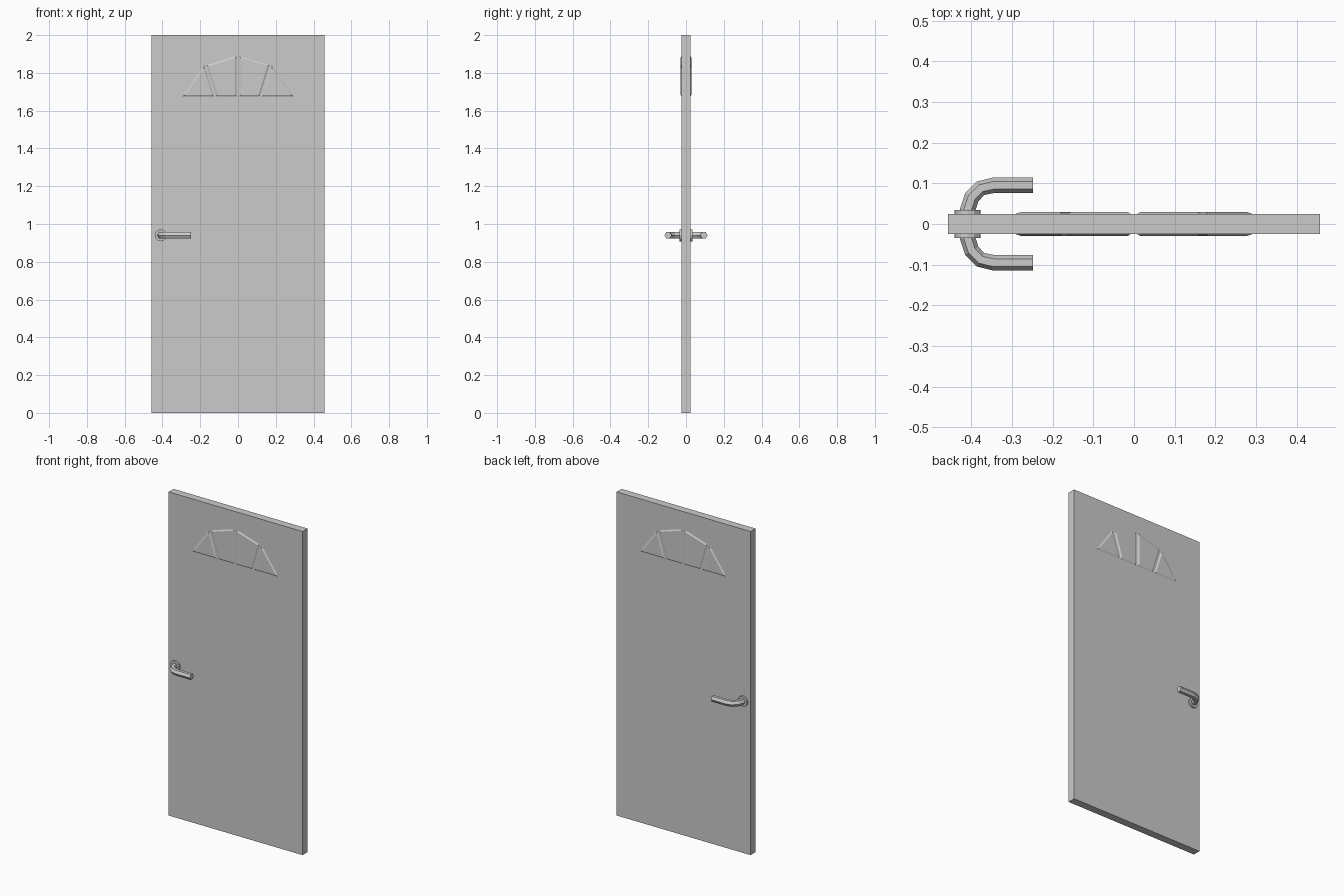
import bpy, bmesh, math
from mathutils import Vector

if "Cube" in bpy.data.objects:
    bpy.data.objects.remove(bpy.data.objects["Cube"])

HX, HZ = -0.409, 0.94      # handle position
HALF = 0.024               # half door thickness


def finish(name, bm, mirror=None):
    bmesh.ops.recalc_face_normals(bm, faces=bm.faces)
    me = bpy.data.meshes.new(name)
    bm.to_mesh(me)
    bm.free()
    ob = bpy.data.objects.new(name, me)
    bpy.context.collection.objects.link(ob)
    if mirror:
        mod = ob.modifiers.new("mirror", 'MIRROR')
        mod.use_axis = mirror
        mod.use_mirror_merge = False
    return ob


def ring(bm, centre, u, v, ru, rv, n):
    return [bm.verts.new(centre + u * ru * math.cos(2 * math.pi * i / n)
                         + v * rv * math.sin(2 * math.pi * i / n)) for i in range(n)]


def loft(bm, rings):
    n = len(rings[0])
    for a, b in zip(rings, rings[1:]):
        for i in range(n):
            j = (i + 1) % n
            bm.faces.new((a[i], a[j], b[j], b[i]))
    bm.faces.new(rings[0][::-1])
    bm.faces.new(rings[-1])


# Door slab
bm = bmesh.new()
bmesh.ops.create_cube(bm, size=1)
for v in bm.verts:
    v.co = (v.co.x * 0.916, v.co.y * 2 * HALF, v.co.z * 2 + 1)
finish("door_slab", bm)

# Fanlight panels: bevelled raised shapes, mirrored to both halves and both sides
panels = {
    "fan_outer_panel": [(-0.294, 1.676), (-0.128, 1.676), (-0.178, 1.84)],
    "fan_inner_panel": [(-0.115, 1.676), (-0.007, 1.676), (-0.007, 1.89), (-0.166, 1.841)],
}
for name, pts in panels.items():
    bm = bmesh.new()
    face = bm.faces.new([bm.verts.new((x, -HALF, z)) for x, z in pts])
    face.normal_update()
    bmesh.ops.inset_individual(bm, faces=[face], thickness=0.008, depth=0.005,
                               use_even_offset=True)
    finish(name, bm, (True, True, False))

# Round handle rose, front and back
X, Y, Z = Vector((1, 0, 0)), Vector((0, 1, 0)), Vector((0, 0, 1))
bm = bmesh.new()
loft(bm, [ring(bm, Vector((HX, y, HZ)), X, Z, r, r, 12)
          for y, r in ((-0.022, 0.032), (-0.035, 0.032))])
finish("handle_rose", bm, (False, True, False))

# Lever: hexagonal tube swept along a bent path
path = [Vector((x, y, HZ)) for x, y in
        ((HX, -0.024), (HX, -0.035), (-0.399, -0.066), (-0.377, -0.088),
         (-0.347, -0.095), (-0.249, -0.095))]
bm = bmesh.new()
rings = []
for i, p in enumerate(path):
    a = (p - path[max(i - 1, 0)]).normalized()
    b = (path[min(i + 1, len(path) - 1)] - p).normalized()
    t = (a + b).normalized()
    rings.append(ring(bm, p, t.cross(Z), Z, 0.019, 0.019, 6))
loft(bm, rings)
finish("handle_lever", bm, (False, True, False))
